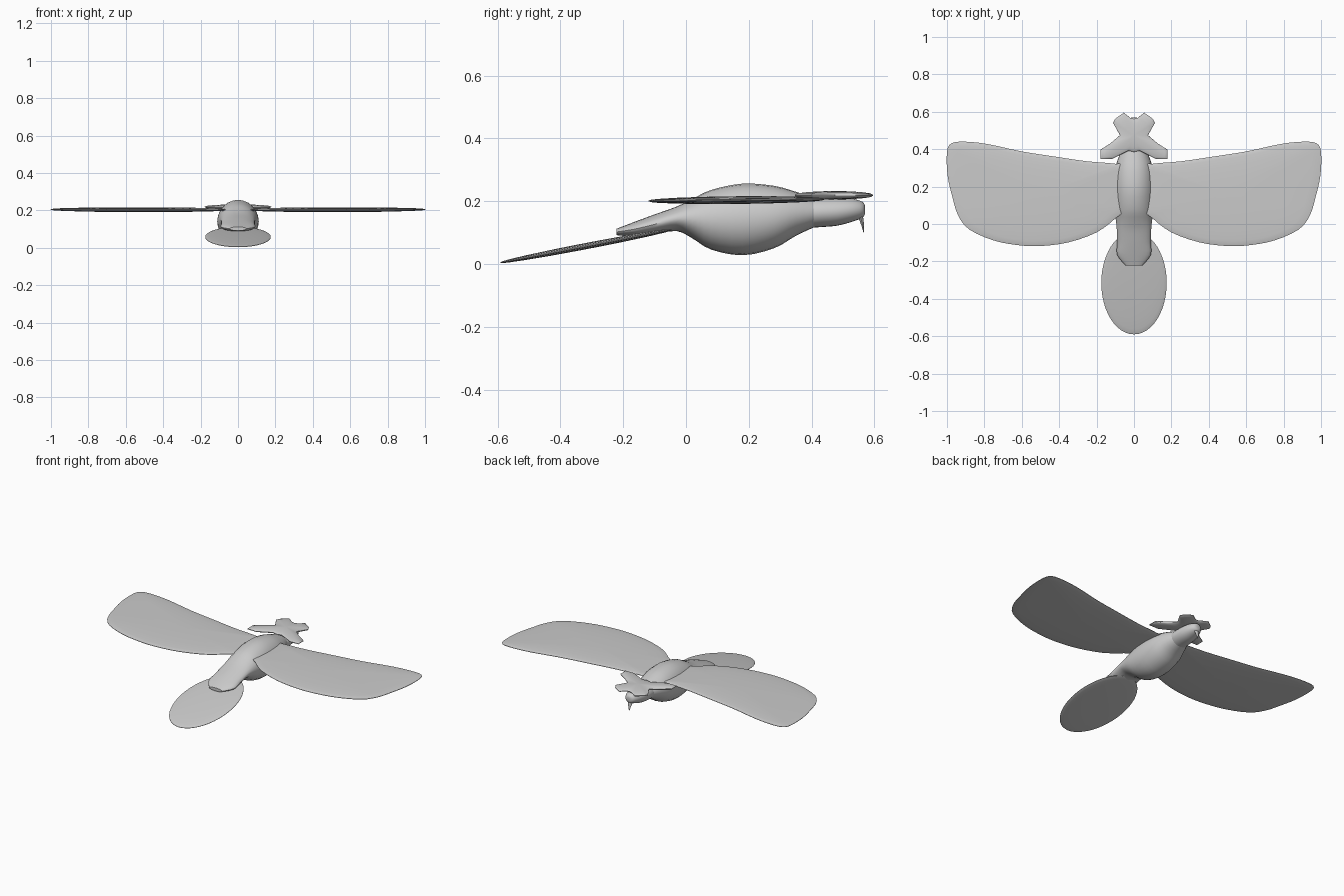
import bpy, math

if "Cube" in bpy.data.objects:
    bpy.data.objects.remove(bpy.data.objects["Cube"])


def make(name, verts, faces, angle=40):
    me = bpy.data.meshes.new(name)
    me.from_pydata(verts, [], faces)
    me.update()
    ob = bpy.data.objects.new(name, me)
    bpy.context.collection.objects.link(ob)
    bpy.ops.object.select_all(action='DESELECT')
    ob.select_set(True)
    bpy.context.view_layer.objects.active = ob
    bpy.ops.object.mode_set(mode='EDIT')
    bpy.ops.mesh.select_all(action='SELECT')
    bpy.ops.mesh.normals_make_consistent(inside=False)
    bpy.ops.object.mode_set(mode='OBJECT')
    bpy.ops.object.shade_smooth_by_angle(angle=math.radians(angle))
    return ob


def bridge(rings, name, angle=40):
    n = len(rings[0])
    verts = [v for r in rings for v in r]
    faces = [(k * n + i, k * n + (i + 1) % n, (k + 1) * n + (i + 1) % n, (k + 1) * n + i)
             for k in range(len(rings) - 1) for i in range(n)]
    faces += [tuple(range(n)), tuple(range(len(verts) - n, len(verts)))]
    return make(name, verts, faces, angle)


def smooth(pts, steps=4, closed=False):
    # Catmull-Rom interpolation through control points
    n, out = len(pts), []
    for i in range(n if closed else n - 1):
        idx = [i - 1, i, i + 1, i + 2]
        p = [pts[j % n] if closed else pts[min(max(j, 0), n - 1)] for j in idx]
        for s in range(steps):
            t = s / steps
            out.append(tuple(0.5 * (2 * b + (c - a) * t + (2 * a - 5 * b + 4 * c - d) * t * t
                                    + (3 * b - a - 3 * c + d) * t ** 3) for a, b, c, d in zip(*p)))
    return out if closed else out + [pts[-1]]


def loft(name, sections, n=24):
    # sections: y, top z, bottom z, half width
    rings = []
    for y, top, bot, w in smooth(sections, 3):
        zc, h = (top + bot) / 2, (top - bot) / 2
        rings.append([(w * math.cos(2 * math.pi * i / n), y, zc + h * math.sin(2 * math.pi * i / n))
                      for i in range(n)])
    return bridge(rings, name)


def lens(name, outline, centre, height, thick):
    # thin blade, thickest in the middle and tapering to its outline
    cx, cy = centre
    rings = []
    for side, scales in ((1, (0.1, 0.4, 0.7, 0.9, 0.97, 1)), (-1, (1, 0.97, 0.9, 0.7, 0.4, 0.1))):
        for s in scales:
            t = side * thick / 2 * (math.sqrt(1 - s * s) + 0.12)
            ring = []
            for x, y in outline:
                px, py = cx + (x - cx) * s, cy + (y - cy) * s
                ring.append((px, py, height(py) + t))
            rings.append(ring)
    return bridge(rings, name, 50)


# Body
loft("body", [
    (-0.222, 0.112, 0.092, 0.045), (-0.165, 0.134, 0.088, 0.09), (-0.10, 0.158, 0.095, 0.09),
    (-0.03, 0.183, 0.105, 0.092), (0.02, 0.207, 0.082, 0.097), (0.08, 0.236, 0.046, 0.105),
    (0.18, 0.256, 0.028, 0.111), (0.28, 0.249, 0.05, 0.105), (0.35, 0.23, 0.09, 0.085),
    (0.41, 0.21, 0.118, 0.06)])

# Head
loft("head", [
    (0.38, 0.212, 0.114, 0.058), (0.42, 0.212, 0.117, 0.062), (0.48, 0.212, 0.122, 0.058),
    (0.53, 0.208, 0.135, 0.046), (0.562, 0.198, 0.148, 0.028), (0.57, 0.185, 0.16, 0.01)])

# Hooked beak
path = smooth([(0.54, 0.17, 0.024), (0.555, 0.15, 0.017), (0.562, 0.125, 0.009), (0.566, 0.1, 0.002)])
bridge([[(r * math.cos(a * math.pi / 6), y + 0.5 * r * math.sin(a * math.pi / 6), z)
         for a in range(12)] for y, z, r in path], "beak")

# Wings
wing_plan = [(0.05, 0.30), (0.10, 0.322), (0.25, 0.335), (0.42, 0.36), (0.6, 0.388), (0.78, 0.427),
             (0.9, 0.44), (0.975, 0.432), (1.0, 0.385), (0.997, 0.26), (0.97, 0.14), (0.94, 0.045),
             (0.88, -0.03), (0.75, -0.088), (0.62, -0.113), (0.5, -0.118), (0.35, -0.098),
             (0.2, -0.045), (0.1, 0.03), (0.05, 0.09)]
wing = lens("wings", smooth(wing_plan, 3, True), (0.5, 0.16), lambda y: 0.202 + 0.01 * y, 0.022)
wing.modifiers.new("Mirror", 'MIRROR')

# Tail
tail_plan = [(0.175 * math.cos(a * math.pi / 24), -0.315 + 0.275 * math.sin(a * math.pi / 24))
             for a in range(48)]
lens("tail", tail_plan, (0, -0.315), lambda y: 0.005 + 0.192 * (y + 0.59), 0.018)

# Head crest
half = [(0.03, 0.392), (0.12, 0.347), (0.178, 0.347), (0.178, 0.398), (0.125, 0.432), (0.075, 0.475),
        (0.112, 0.54), (0.10, 0.563), (0.055, 0.595), (0.02, 0.568)]
crest_plan = [(0, 0.385)] + half + [(0, 0.562)] + [(-x, y) for x, y in reversed(half)]
lens("head_crest", crest_plan, (0, 0.475), lambda y: 0.219, 0.024)
